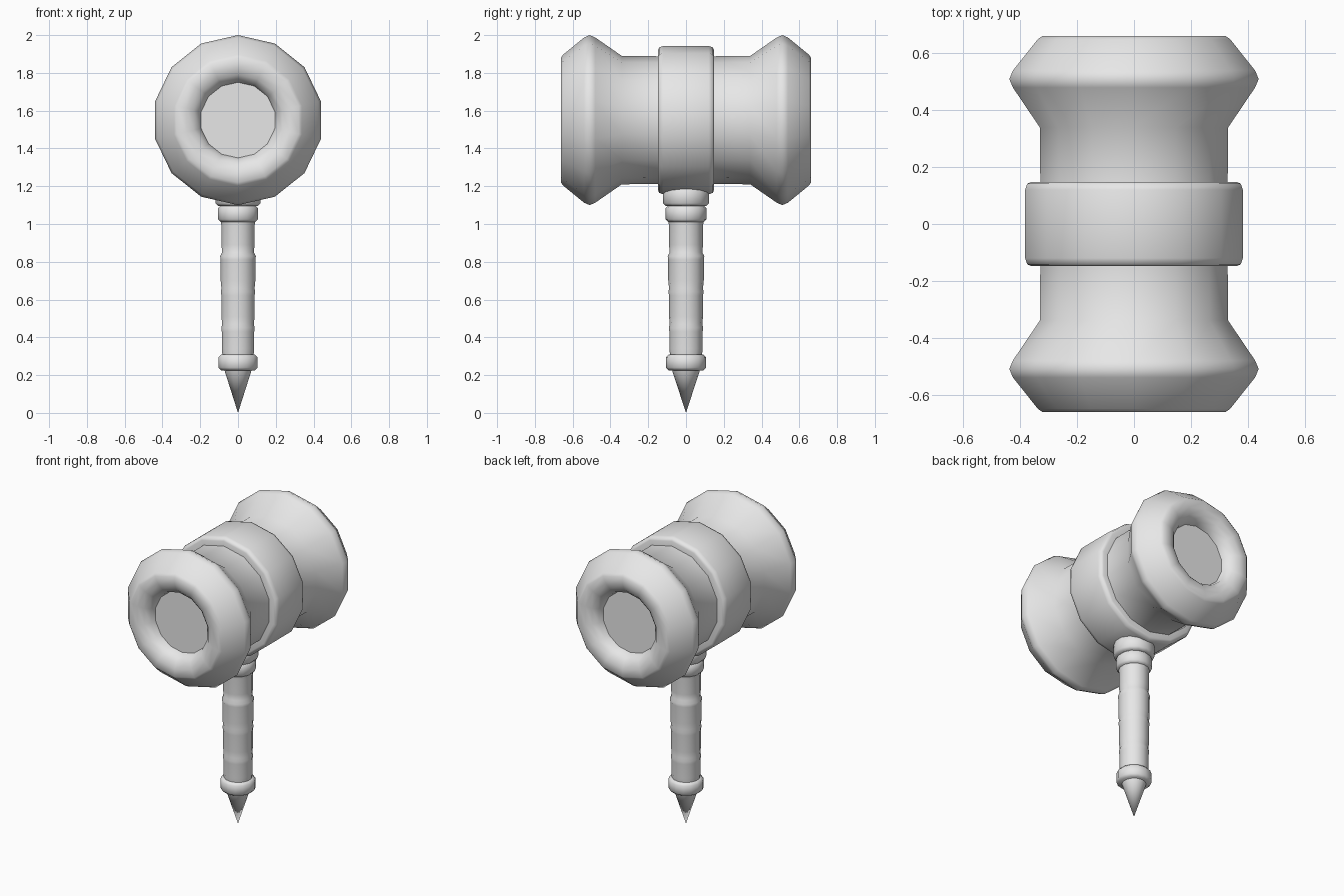
import bpy, bmesh, math

if "Cube" in bpy.data.objects:
    bpy.data.objects.remove(bpy.data.objects["Cube"], do_unlink=True)

grey = bpy.data.materials.new("plain_grey")
grey.use_nodes = True
COLOUR = (0.8, 0.8, 0.8, 1)
grey.diffuse_color = COLOUR
grey.node_tree.nodes["Principled BSDF"].inputs["Base Color"].default_value = COLOUR

SIDES = 14
HEAD_Z = 1.55


def lathe(name, profile, along_y=False):
    """Spin (radius, position) points about the upright axis or the head axis."""
    bm = bmesh.new()
    rings = []
    for r, h in profile:
        ring = []
        for i in range(SIDES):
            a = math.tau * i / SIDES
            s, c = r * math.sin(a), r * math.cos(a)
            ring.append(bm.verts.new((s, h, HEAD_Z + c) if along_y else (s, c, h)))
        rings.append(ring)
    for low, high in zip(rings, rings[1:]):
        for i in range(SIDES):
            j = (i + 1) % SIDES
            bm.faces.new((low[i], low[j], high[j], high[i]))
    bm.faces.new(rings[0])
    bm.faces.new(rings[-1])
    bmesh.ops.remove_doubles(bm, verts=bm.verts, dist=0.0001)
    bmesh.ops.recalc_face_normals(bm, faces=bm.faces)
    mesh = bpy.data.meshes.new(name)
    bm.to_mesh(mesh)
    bm.free()
    mesh.materials.append(grey)
    obj = bpy.data.objects.new(name, mesh)
    bpy.context.collection.objects.link(obj)
    bpy.ops.object.select_all(action="DESELECT")
    obj.select_set(True)
    bpy.context.view_layer.objects.active = obj
    bpy.ops.object.shade_smooth_by_angle(angle=math.radians(62))
    return obj


def mirrored(half):
    """Complete a profile from its negative half."""
    return half + [(r, -h) for r, h in reversed(half)]


def collar(name, radius, bottom, top, bevel=0.015):
    return lathe(name, [(radius - bevel, bottom), (radius, bottom + bevel),
                        (radius, top - bevel), (radius - bevel, top)])


# Head with dished striking faces and flared ends
lathe("hammer_head", mirrored([
    (0.20, -0.58), (0.21, -0.615), (0.24, -0.645), (0.28, -0.66),
    (0.33, -0.662), (0.347, -0.65), (0.437, -0.54), (0.45, -0.51),
    (0.437, -0.48), (0.34, -0.34), (0.338, -0.15)]), along_y=True)

# Raised band around the middle of the head
lathe("head_band", mirrored([
    (0.32, -0.148), (0.37, -0.148), (0.385, -0.142), (0.393, -0.12)]), along_y=True)

# Collars joining the handle to the head
collar("upper_collar", 0.123, 1.095, 1.20)
collar("lower_collar", 0.108, 1.01, 1.10)

# Grip made of four wrapped sections, each ending in a small lip
grip = []
for bottom, top, r in ((0.29, 0.46, 0.088), (0.46, 0.65, 0.09),
                       (0.65, 0.84, 0.094), (0.84, 1.02, 0.09)):
    grip += [(r - 0.004, bottom + 0.01), (r, bottom + 0.05),
             (r, top - 0.03), (r + 0.003, top - 0.01)]
lathe("handle_grip", grip)

# Pommel ring and pointed tip
collar("pommel_ring", 0.106, 0.225, 0.31)
lathe("pommel_spike", [(0.0, 0.0), (0.075, 0.23)])
